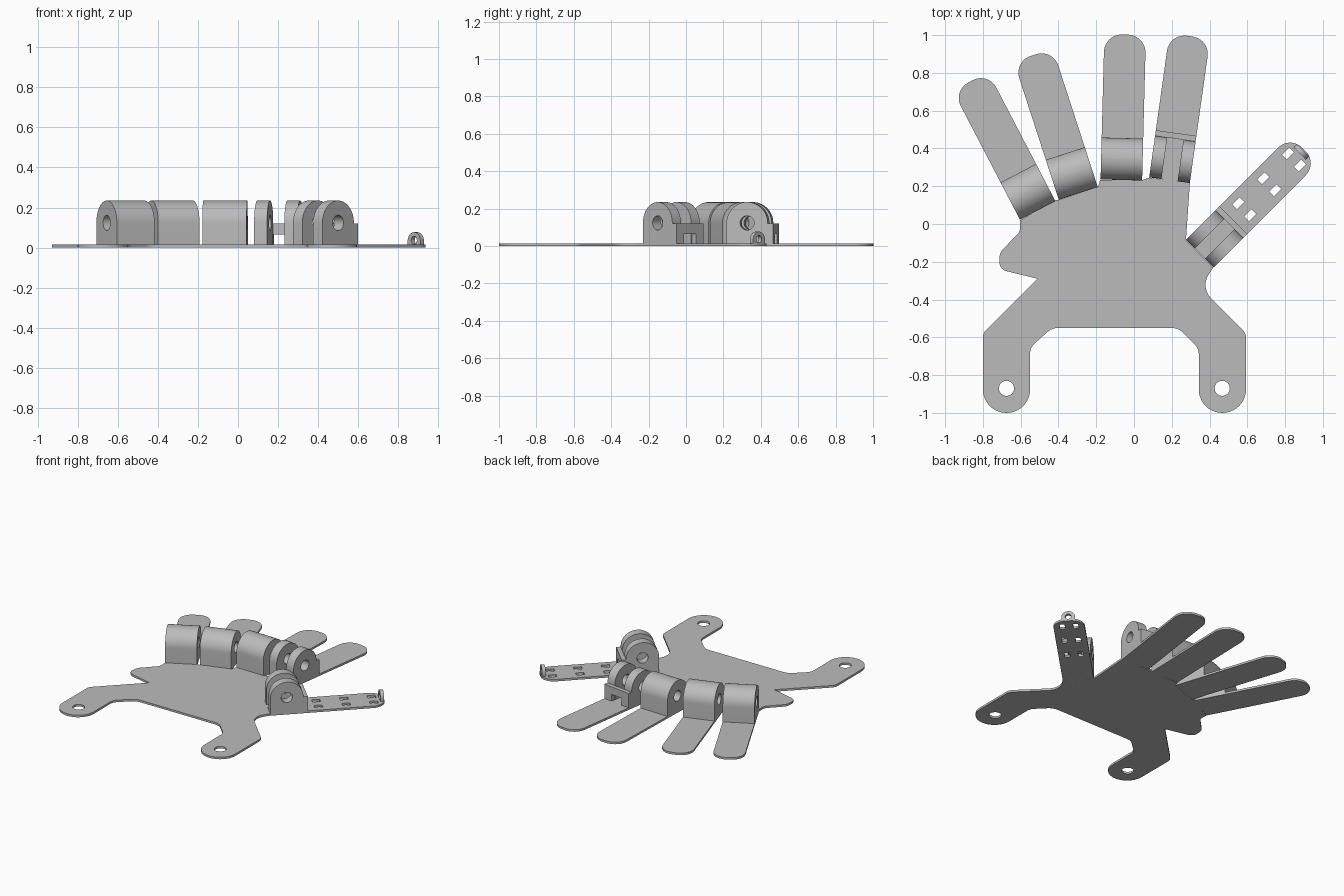
import bpy, bmesh
from math import atan2, cos, sin, pi, tan, radians
from mathutils import Matrix, Vector

if "Cube" in bpy.data.objects:
    bpy.data.objects.remove(bpy.data.objects["Cube"])

GREY = (0.5, 0.5, 0.5, 1)
grey = bpy.data.materials.new("plain grey")
grey.use_nodes = True
grey.diffuse_color = GREY
grey.node_tree.nodes["Principled BSDF"].inputs["Base Color"].default_value = GREY

THICK = 0.015       # sheet thickness
HINGE = 0.222       # knuckle length along a finger
HOLE = 0.038        # pin hole radius
# Profile frames: extruded across the finger, or along it
ACROSS = Matrix(((0, 0, 1, 0), (1, 0, 0, 0), (0, 1, 0, 0), (0, 0, 0, 1)))
ALONG = Matrix.Rotation(pi / 2, 4, 'X')


def rounded(corners, steps=10):
    """Polygon from (x, y, radius) corners with filleted corners."""
    pts = []
    for i, (x, y, r) in enumerate(corners):
        p = Vector((x, y))
        if r == 0:
            pts.append(p)
            continue
        a = (Vector(corners[i - 1][:2]) - p).normalized()
        b = (Vector(corners[(i + 1) % len(corners)][:2]) - p).normalized()
        half = a.angle(b) / 2
        c = p + (a + b).normalized() * r / sin(half)
        v, w = p + a * r / tan(half) - c, p + b * r / tan(half) - c
        start = atan2(v.y, v.x)
        turn = (atan2(w.y, w.x) - start + pi) % (2 * pi) - pi
        for k in range(steps + 1):
            t = start + turn * k / steps
            pts.append(c + Vector((cos(t), sin(t))) * r)
    return pts


def circle(x, y, r, n=32):
    return [Vector((x + r * cos(2 * pi * k / n), y + r * sin(2 * pi * k / n))) for k in range(n)]


def rect(x, y, w, h):
    return [Vector((x + sx * w / 2, y + sy * h / 2)) for sx, sy in ((-1, -1), (1, -1), (1, 1), (-1, 1))]


def slab(name, loops, depth, matrix):
    """Extrude an outline (first loop) with holes (other loops), centred on its plane."""
    cu = bpy.data.curves.new(name, 'CURVE')
    cu.dimensions = '2D'
    cu.fill_mode = 'BOTH'
    cu.extrude = depth / 2
    for loop in loops:
        sp = cu.splines.new('POLY')
        sp.points.add(len(loop) - 1)
        for pt, co in zip(sp.points, loop):
            pt.co = (co.x, co.y, 0, 1)
        sp.use_cyclic_u = True
    tmp = bpy.data.objects.new(name + " outline", cu)
    bpy.context.collection.objects.link(tmp)
    mesh = bpy.data.meshes.new_from_object(tmp.evaluated_get(bpy.context.evaluated_depsgraph_get()))
    bpy.data.objects.remove(tmp)
    bm = bmesh.new()
    bm.from_mesh(mesh)
    bmesh.ops.remove_doubles(bm, verts=bm.verts, dist=1e-5)
    bmesh.ops.recalc_face_normals(bm, faces=bm.faces)
    bm.transform(matrix)
    bm.to_mesh(mesh)
    bm.free()
    mesh.materials.clear()
    mesh.materials.append(grey)
    ob = bpy.data.objects.new(name, mesh)
    bpy.context.collection.objects.link(ob)
    bpy.ops.object.select_all(action='DESELECT')
    ob.select_set(True)
    bpy.context.view_layer.objects.active = ob
    bpy.ops.object.shade_smooth_by_angle(angle=radians(30))
    return ob


def finger(name, x, y, degrees, width, length=0.77, forked=False, slots=()):
    """Flat finger with its knuckle; local y runs towards the tip."""
    place = Matrix.Translation((x, y, 0)) @ Matrix.Rotation(radians(degrees), 4, 'Z')
    h, r = width / 2, width * 0.43
    outline = rounded([(-h, 0, 0), (h, 0, 0), (h, length, r), (-h, length, r)])
    slab(name, [outline, *slots], THICK, place @ Matrix.Translation((0, 0, THICK / 2)))

    # Round-topped knuckle with a pin hole
    top, r = 0.235, HINGE / 2
    profile = rounded([(0, 0.005, 0), (HINGE, 0.005, 0), (HINGE, top, r * .999), (0, top, r * .999)], 14)
    pin = circle(r, top - r, HOLE)
    lug = 0.065
    parts = [("left_lug", h - lug / 2, lug), ("right_lug", lug / 2 - h, lug)] if forked else [("knuckle", 0, width)]
    for part, offset, depth in parts:
        slab(f"{name}_{part}", [profile, pin], depth, place @ Matrix.Translation((offset, 0, 0)) @ ACROSS)

    # Arched stop plate behind a forked knuckle
    if forked:
        g, z = 0.045, 0.005
        arch = [(-h, z), (-g, z), (-g, 0.065), (g, 0.065), (g, z), (h, z), (h, 0.12), (-h, 0.12)]
        slab(name + "_stop", [[Vector(p) for p in arch]], 0.03,
             place @ Matrix.Translation((0, HINGE + 0.015, 0)) @ ALONG)
    return place


# Palm with two strap tabs
TABS = (-0.675, 0.467)
palm = rounded([
    (-.603, .02, 0), (-.603, -.04, .05), (-.71, -.15, .06), (-.715, -.24, .05), (-.51, -.29, 0),
    (-.80, -.578, .06), (-.80, -1, .124), (-.55, -1, .124), (-.55, -.655, .07), (-.435, -.55, .09),
    (.235, -.55, .09), (.343, -.66, .07), (.343, -1, .124), (.593, -1, .124), (.593, -.578, .06),
    (.35, -.335, .1), (.42, -.23, 0), (.275, -.085, 0), (.296, .22, 0), (.08, .245, 0),
    (.045, .233, 0), (-.18, .233, 0), (-.19, .196, 0), (-.40, .127, 0), (-.418, .127, 0)])
slab("palm", [palm] + [circle(x, -0.87, 0.04) for x in TABS], THICK, Matrix.Translation((0, 0, THICK / 2)))

# Fingers
finger("little_finger", -.51, .072, 27.5, .212)
finger("ring_finger", -.295, .162, 18, .217)
finger("middle_finger", -.067, .233, -1.5, .22)
finger("index_finger", .188, .232, -8, .217, forked=True)

# Thumb with lacing slots and a small eyelet at the tip
slots = [rect(s * 0.045, y, 0.035, 0.055) for y in (.333, .52, .705) for s in (-1, 1)]
place = finger("thumb", .348, -.157, -45, .207, .78, True, slots)
eyelet = rounded([(-.045, .005, 0), (.045, .005, 0), (.045, .077, .0445), (-.045, .077, .0445)])
slab("thumb_eyelet", [eyelet, circle(0, .037, .02, 20)], 0.025,
     place @ Matrix.Translation((0, .762, 0)) @ ALONG)
